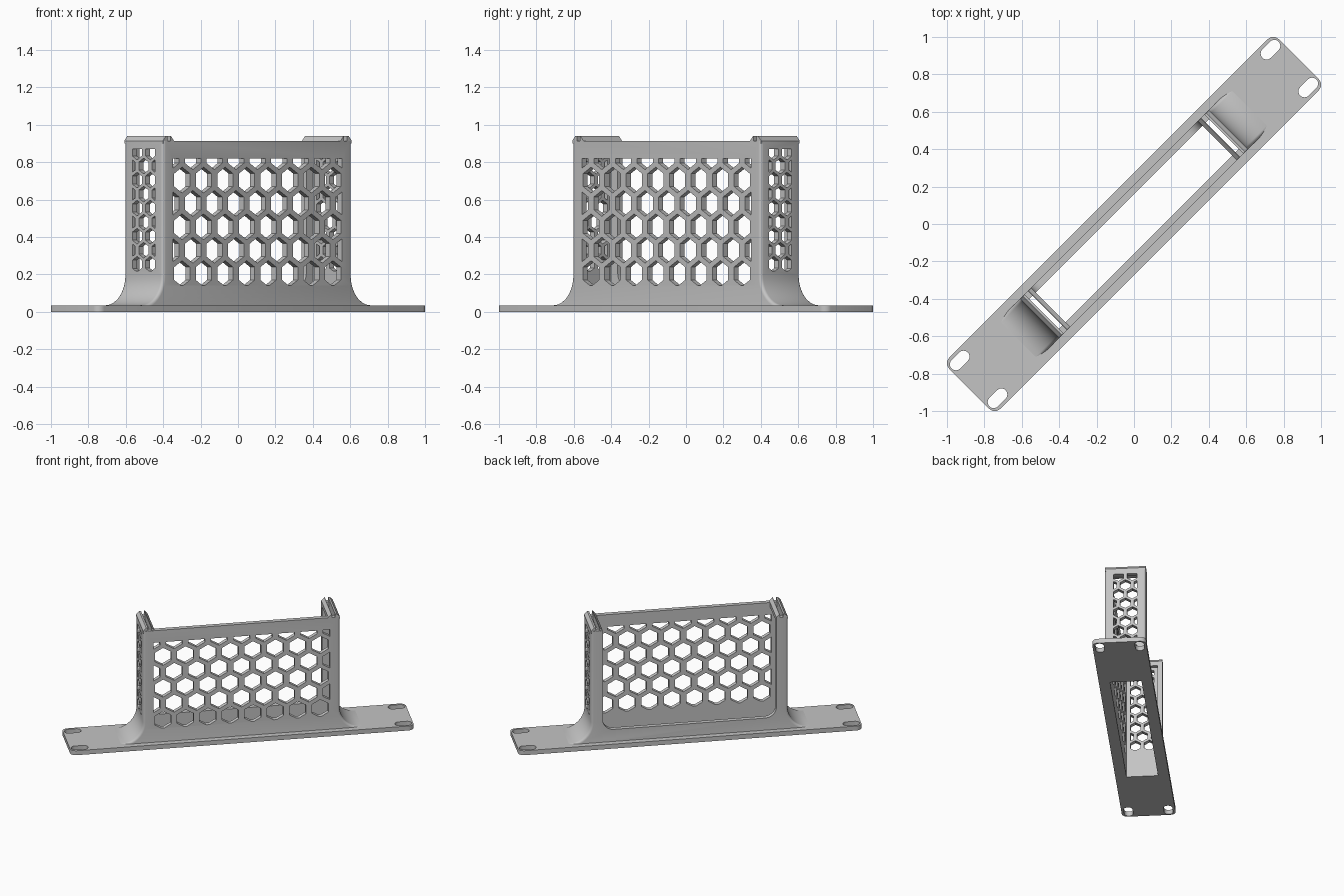
import bpy, bmesh, math
from mathutils import Matrix

if "Cube" in bpy.data.objects:
    bpy.data.objects.remove(bpy.data.objects["Cube"])

grey = bpy.data.materials.new("light_grey")
grey.diffuse_color = (0.55, 0.55, 0.55, 1)
grey.use_nodes = True
grey.node_tree.nodes["Principled BSDF"].inputs["Base Color"].default_value = grey.diffuse_color

# Main sizes, in a frame where x runs along the bracket
PL, PW, T = 1.246, 0.193, 0.035      # plate half length, half width, thickness
BL, BW, TOP = 0.714, 0.148, 0.915    # cage half length, half width, height
CL, CW = BL - T, BW - T              # cavity half sizes
POST = 0.63                          # inner edge of corner posts


def prisms(name, polys, a, b, axis):
    """Extrude 2D polygons from a to b along an axis into one object."""
    put = {'x': lambda p, t: (t, p[0], p[1]),
           'y': lambda p, t: (p[0], t, p[1]),
           'z': lambda p, t: (p[0], p[1], t)}[axis]
    bm = bmesh.new()
    for poly in polys:
        lo = [bm.verts.new(put(p, a)) for p in poly]
        hi = [bm.verts.new(put(p, b)) for p in poly]
        bm.faces.new(lo)
        bm.faces.new(hi)
        for i in range(len(poly)):
            j = (i + 1) % len(poly)
            bm.faces.new((lo[i], lo[j], hi[j], hi[i]))
    bmesh.ops.recalc_face_normals(bm, faces=bm.faces[:])
    me = bpy.data.meshes.new(name)
    bm.to_mesh(me)
    bm.free()
    me.materials.append(grey)
    ob = bpy.data.objects.new(name, me)
    bpy.context.collection.objects.link(ob)
    return ob


def rounded(cx, cy, hx, hy, r, n=6):
    """Rounded rectangle outline."""
    pts = []
    for k, (sx, sy) in enumerate(((1, 1), (-1, 1), (-1, -1), (1, -1))):
        for i in range(n + 1):
            a = math.pi / 2 * (k + i / n)
            pts.append((cx + sx * (hx - r) + r * math.cos(a),
                        cy + sy * (hy - r) + r * math.sin(a)))
    return pts


def rect(x0, x1, y0, y1):
    return [(x0, y0), (x1, y0), (x1, y1), (x0, y1)]


def clip(poly, k, lim, s):
    """Keep the part of a polygon where s * coordinate k <= s * lim."""
    out = []
    for p, q in zip(poly, poly[1:] + poly[:1]):
        dp, dq = s * (p[k] - lim), s * (q[k] - lim)
        if dp <= 0:
            out.append(p)
        if dp * dq < 0:
            t = dp / (dp - dq)
            out.append((p[0] + t * (q[0] - p[0]), p[1] + t * (q[1] - p[1])))
    return out


def hex_grid(half, z0, z1, first, rows, pitch, step, r, odd_first):
    """Staggered pointed-top hexagons trimmed to a window."""
    polys = []
    for row in range(rows):
        shift = 0.5 if (row % 2 == 0) == odd_first else 0
        for c in range(-6, 7):
            cx, cz = (c + shift) * pitch, first + row * step
            poly = [(cx + r * math.sin(i * math.pi / 3),
                     cz + r * math.cos(i * math.pi / 3)) for i in range(6)]
            for k, lim, s in ((0, half, 1), (0, -half, -1), (1, z1, 1), (1, z0, -1)):
                poly = clip(poly, k, lim, s)
            if len(poly) > 2 and max(p[0] for p in poly) - min(p[0] for p in poly) > 0.01:
                polys.append(poly)
    return polys


def cut(ob, cutters):
    for c in cutters:
        m = ob.modifiers.new("cut", 'BOOLEAN')
        m.operation, m.solver, m.object = 'DIFFERENCE', 'EXACT', c
    bpy.context.view_layer.update()
    dg = bpy.context.evaluated_depsgraph_get()
    me = bpy.data.meshes.new_from_object(ob.evaluated_get(dg))
    ob.modifiers.clear()
    ob.data = me


# Face plate with rounded corners
plate = prisms("face_plate", [rounded(0, 0, PL, PW, 0.042)], 0, T, 'z')

# Cage block with concave flares at both ends
R = 0.16
arc = [(BL + R - R * math.cos(a), T + R - R * math.sin(a))
       for a in (math.pi / 2 * i / 10 for i in range(11))]
side = [(BL, TOP)] + arc + [(BL + R, 0.01)]
cage = prisms("cage", [side + [(-x, z) for x, z in reversed(side)]], -BW, BW, 'y')

# Soften the upright corners, following the flares
bm = bmesh.new()
bm.from_mesh(cage.data)
edges = [e for e in bm.edges
         if abs(e.verts[0].co.y - e.verts[1].co.y) < 1e-5
         and abs(e.verts[0].co.z - e.verts[1].co.z) > 1e-4]
bmesh.ops.bevel(bm, geom=edges, offset=0.018, segments=4, profile=0.5, affect='EDGES')
bm.to_mesh(cage.data)
bm.free()

# Cutters
cavity = prisms("cavity_cutter", [rect(-CL, CL, -CW, CW)], -0.1, 1.1, 'z')
slots = prisms("slot_cutter", [rounded(sx * 1.175, sy * 0.143, 0.061, 0.032, 0.0319)
                               for sx in (-1, 1) for sy in (-1, 1)], -0.1, 0.1, 'z')
window = prisms("window_cutter", [rounded(0, 0.63, POST, 0.5, 0.08)], 0.05, 0.3, 'y')
vents = prisms("vent_cutter",
               hex_grid(0.64, 0.142, 0.82, 0.205, 6, 0.163, 0.125, 0.069, True),
               -0.3, -0.05, 'y')
end_vents = prisms("end_vent_cutter",
                   hex_grid(0.085, 0.22, 0.87, 0.255, 9, 0.1, 0.075, 0.042, True),
                   -1, 1, 'x')
cutters = [cavity, slots, window, vents, end_vents]
cut(plate, [cavity, slots])
cut(cage, [cavity, window, vents, end_vents])

# Raised rims on the end walls and retaining bars beside them
parts = [plate, cage]
for s, tag in ((-1, "left"), (1, "right")):
    rim = [(CL, 0.9), (BL, 0.9), (BL, TOP), (BL - 0.022, 0.94), (CL, 0.94)]
    bar = [(POST, 0.88), (0.655, 0.88), (0.655, 0.94), (POST + 0.022, 0.94), (POST, TOP)]
    for name, prof in (("end_rim_", rim), ("retaining_bar_", bar)):
        parts.append(prisms(name + tag, [[(s * x, z) for x, z in prof]],
                            -BW + 0.002, BW - 0.002, 'y'))

for c in cutters:
    bpy.data.objects.remove(c)

# Turn the bracket onto the diagonal and shade
for ob in parts:
    ob.data.transform(Matrix.Rotation(math.pi / 4, 4, 'Z'))
    ob.select_set(True)
bpy.context.view_layer.objects.active = cage
bpy.ops.object.shade_smooth_by_angle(angle=math.radians(30))
